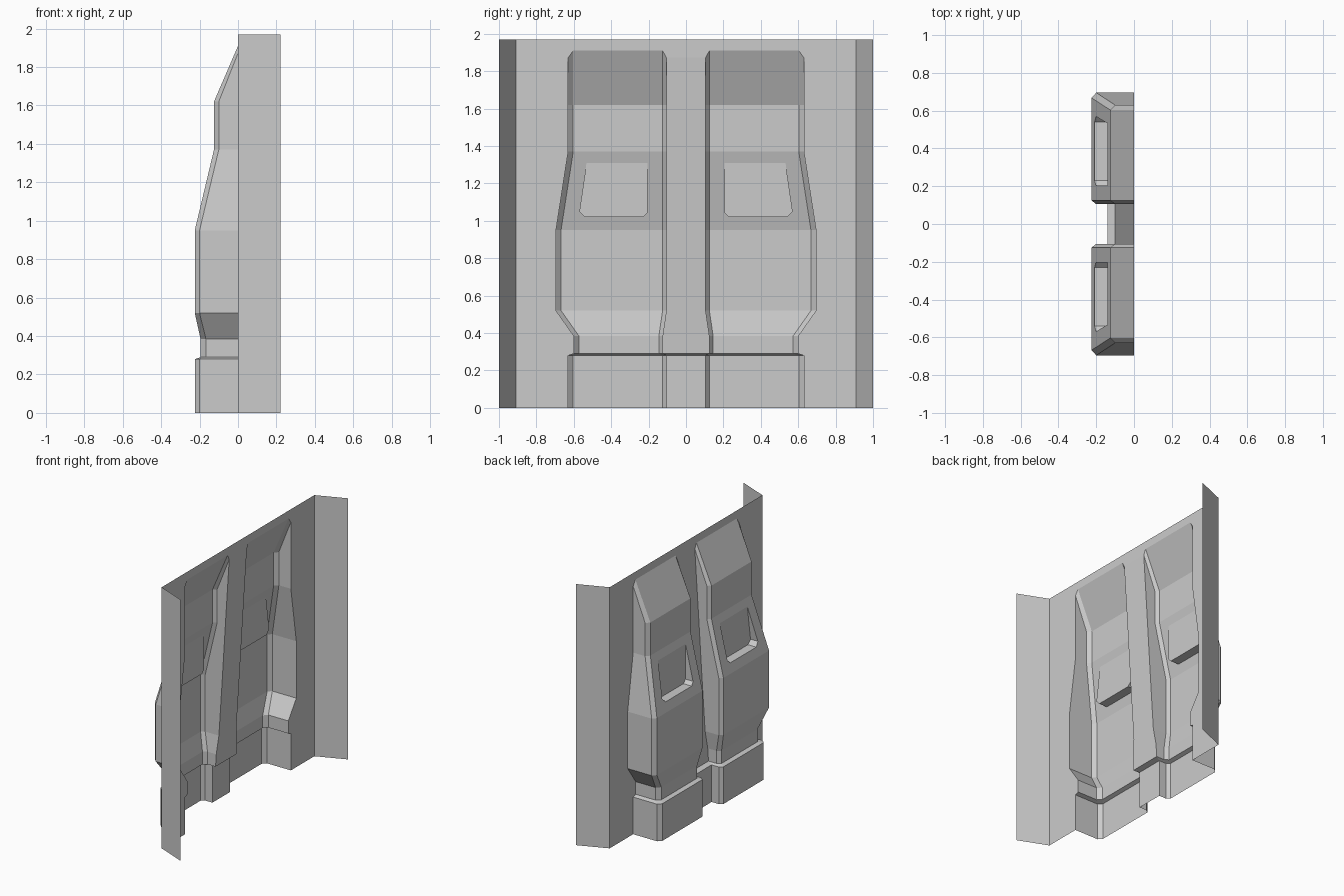
import bpy, bmesh
from mathutils import Vector
from mathutils.geometry import tessellate_polygon

if "Cube" in bpy.data.objects:
    bpy.data.objects.remove(bpy.data.objects["Cube"])

# Section rows, top to bottom:
# z at walls, z at faces, face x, chamfer x, outer y, inner y, centre web x
ROWS = [
    (1.97, 1.97, 0, 0, .63, .105, 0),
    (1.872, 1.91, 0, 0, .63, .105, 0),
    (1.62, 1.62, -.125, -.10, .63, .105, -.016),
    (1.37, 1.37, -.125, -.10, .63, .105, -.032),
    (.95, .95, -.225, -.20, .695, .105, -.058),
    (.52, .52, -.225, -.20, .695, .105, -.086),
    (.385, .385, -.195, -.167, .60, .125, -.094),
    (.29, .29, -.195, -.167, .60, .125, -.10),
    (.28, .28, -.225, -.20, .63, .105, -.14),
    (0, 0, -.225, -.20, .63, .105, -.14),
]


def section(zw, zf, xf, xc, yo, yi, xm):
    """One horizontal section of the pressed sheet, -y to +y."""
    half = [(.22, 1, zw), (0, .91, zw), (0, yo, zw), (xc, yo, zw),
            (xf, yo - .027, zf), (xf, yi + .02, zf), (xc, yi, zw), (xm, yi, zw)]
    # straight flanges and sheet keep one height per row
    return [Vector((x, -y, z)) for x, y, z in half] + \
           [Vector(p) for p in reversed(half)]


bm = bmesh.new()


def face(points):
    bm.faces.new([bm.verts.new(p) for p in points])


def pocket(outer, side):
    """Cut a recessed pocket with a vertical back into a sloping face."""
    a, b = outer[0], outer[-1]

    def on_slope(y, z):
        t = (a.z - z) / (a.z - b.z)
        return Vector((a.x + t * (b.x - a.x), y, z))

    outline = [(.205, 1.31), (.205, 1.045), (.23, 1.02),
               (.54, 1.02), (.57, 1.05), (.532, 1.31)]
    rim = [on_slope(side * y, z) for y, z in outline]
    back = [Vector((rim[0].x, p.y, p.z)) for p in rim]
    # sloping face around the pocket
    pts = outer + rim
    for tri in tessellate_polygon([outer, rim]):
        p = [pts[i] for i in tri]
        if (p[1] - p[0]).cross(p[2] - p[0]).x > 0:
            p.reverse()
        face(p)
    # pocket back and side walls
    face(back if side < 0 else back[::-1])
    for i in range(5):
        q = [rim[i], rim[i + 1], back[i + 1], back[i]]
        if i == 0:
            q = [rim[0], rim[1], back[1]]
        elif i == 4:
            q = [rim[4], rim[5], back[4]]
        face(q if side < 0 else q[::-1])


# Loft the sheet, with a pocket in each shoulder slope
secs = [section(*r) for r in ROWS]
for r in range(len(secs) - 1):
    for i in range(15):
        quad = [secs[r][i], secs[r][i + 1], secs[r + 1][i + 1], secs[r + 1][i]]
        if r == 3 and i in (4, 10):
            pocket(quad, -1 if i == 4 else 1)
        else:
            face(quad)

bmesh.ops.remove_doubles(bm, verts=bm.verts, dist=.0005)
bmesh.ops.dissolve_degenerate(bm, edges=bm.edges, dist=.0005)
# Pocket normals face the same way as the sheet
bmesh.ops.recalc_face_normals(bm, faces=bm.faces)
if sum(f.normal.x * f.calc_area() for f in bm.faces) > 0:
    bmesh.ops.reverse_faces(bm, faces=bm.faces)

mesh = bpy.data.meshes.new("pressed_panel")
bm.to_mesh(mesh)
bm.free()
bpy.context.collection.objects.link(bpy.data.objects.new("pressed_panel", mesh))
